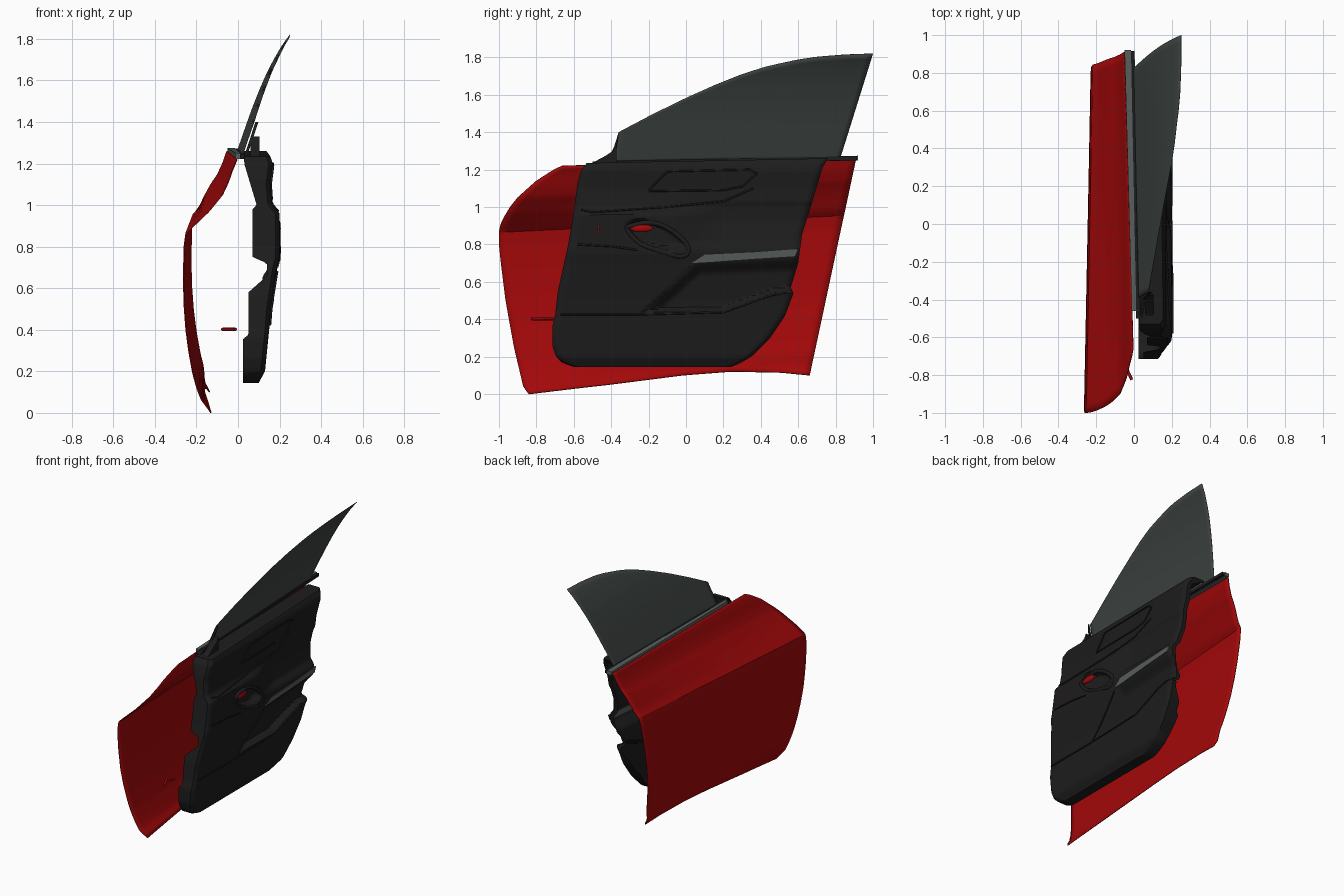
import bpy, bmesh, math
from mathutils import Vector

if "Cube" in bpy.data.objects:
    bpy.data.objects.remove(bpy.data.objects["Cube"])


def material(name, rgb):
    m = bpy.data.materials.new(name)
    m.diffuse_color = (*rgb, 1)
    m.use_nodes = True
    m.node_tree.nodes["Principled BSDF"].inputs["Base Color"].default_value = m.diffuse_color
    return m


RED = material("red_paint", (0.37, 0.0025, 0.003))
BLACK = material("black_trim", (0.012, 0.012, 0.0125))
GLASS = material("tinted_glass", (0.05, 0.06, 0.055))
GREY = material("grey_trim", (0.10, 0.115, 0.11))


def lerp(a, b, t):
    return a + (b - a) * t


def table(pts, t):
    if t <= pts[0][0]:
        return pts[0][1]
    for (a, p), (b, q) in zip(pts, pts[1:]):
        if t <= b:
            return lerp(p, q, (t - a) / (b - a))
    return pts[-1][1]


def smooth(t):
    t = max(0, min(1, t))
    return t * t * (3 - 2 * t)


def finish(ob, mat, angle=30):
    if not ob.data.materials:
        ob.data.materials.append(mat)
    bpy.ops.object.select_all(action='DESELECT')
    ob.select_set(True)
    bpy.context.view_layer.objects.active = ob
    if ob.type == 'CURVE':
        bpy.ops.object.convert(target='MESH')
        ob = bpy.context.view_layer.objects.active
    bpy.ops.object.shade_smooth_by_angle(angle=math.radians(angle))
    return ob


def mesh_object(name, bm, mat, angle=30):
    bmesh.ops.recalc_face_normals(bm, faces=bm.faces)
    me = bpy.data.meshes.new(name)
    bm.to_mesh(me)
    bm.free()
    ob = bpy.data.objects.new(name, me)
    bpy.context.collection.objects.link(ob)
    return finish(ob, mat, angle)


def sheet(name, fn, nu, nv, mat, angle=30, rim=None, thick=0):
    """Grid surface fn(u, v); rim(co) gives the x the border folds back to."""
    bm = bmesh.new()
    rows = [[bm.verts.new(fn(i / nu, j / nv)) for i in range(nu + 1)] for j in range(nv + 1)]
    for a, b in zip(rows, rows[1:]):
        for i in range(nu):
            bm.faces.new((a[i], a[i + 1], b[i + 1], b[i]))
    if rim:
        edges = [e for e in bm.edges if e.is_boundary]
        out = bmesh.ops.extrude_edge_only(bm, edges=edges)
        for v in out['geom']:
            if isinstance(v, bmesh.types.BMVert):
                v.co.x = rim(v.co)
    ob = mesh_object(name, bm, mat, angle)
    if thick:
        mod = ob.modifiers.new("thickness", 'SOLIDIFY')
        mod.thickness, mod.offset = thick, 0
    return ob


def prism(name, near, far, mat):
    """Closed solid between two matching polygons."""
    bm = bmesh.new()
    a, b = [[bm.verts.new(p) for p in ring] for ring in (near, far)]
    bm.faces.new(a)
    bm.faces.new(b)
    for i in range(len(a)):
        k = (i + 1) % len(a)
        bm.faces.new((a[i], a[k], b[k], b[i]))
    return mesh_object(name, bm, mat)


def tube(name, pts, r, mat, cyclic=False, spline='NURBS'):
    cu = bpy.data.curves.new(name, 'CURVE')
    cu.dimensions, cu.bevel_depth, cu.bevel_resolution = '3D', r, 2
    cu.use_fill_caps = True
    s = cu.splines.new(spline)
    s.points.add(len(pts) - 1)
    for p, co in zip(s.points, pts):
        p.co = (*co, 1)
    s.use_cyclic_u = cyclic
    if spline == 'NURBS':
        s.order_u, s.use_endpoint_u, s.resolution_u = 3, True, 6
    ob = bpy.data.objects.new(name, cu)
    bpy.context.collection.objects.link(ob)
    return finish(ob, mat, 50)


# Outer door skin: one section swept along y, with a rising crease
SECTION = [(0, -.13), (.03, -.15), (.06, -.175), (.12, -.198), (.19, -.217), (.3, -.237), (.4, -.25),
           (.52, -.259), (.645, -.262), (.8, -.259), (.865, -.25), (.97, -.14), (1.05, -.075),
           (1.11, -.047), (1.165, -.028), (1.22, -.005)]
SKIN_FRONT = [(0, -.84), (.04, -.87), (.25, -.92), (.5, -.965), (.7, -.99), (.8, -1), (.87, -1), (.91, -.99),
              (.95, -.97), (1, -.94), (1.05, -.9), (1.14, -.8), (1.2, -.705), (1.225, -.65)]
SKIN_BOTTOM = [(0, 0), (.3, .05), (.56, .1), (.73, .12), (.9, .115), (1, .1)]


def skin(u, v):
    lo, hi = table(SKIN_BOTTOM, u) - .09 * u, 1.22 - .05 * u
    s = lerp(lo, .865, v / .65) if v < .65 else lerp(.865, hi, (v - .65) / .35)
    z = s + .09 * u
    y = lerp(table(SKIN_FRONT, z), lerp(.64, .91, z / 1.26), u)
    x = table(SECTION, s) + .035 * u * smooth(s / .15) * smooth((.98 - s) / .12)
    return x - .026 * u * smooth((s - .9) / .15), y, z


sheet("outer_skin", skin, 40, 60, RED, 25, thick=.006)

# Window glass, leaning inward
GLASS_TOP = [(-.36, 1.4), (-.18, 1.495), (0, 1.583), (.15, 1.65), (.3, 1.71), (.42, 1.748), (.5, 1.767),
             (.6, 1.788), (.7, 1.803), (.85, 1.815), (.99, 1.82)]
GLASS_LEAN = [(1.24, -.01), (1.32, .017), (1.4, .045), (1.48, .074), (1.56, .106), (1.64, .141),
              (1.71, .178), (1.77, .213), (1.82, .25)]


def glass(u, v):
    top = -.36 + 1.36 * u
    y = lerp(-.39 + 1.21 * u, top, v)
    z = lerp(1.245, table(GLASS_TOP, top), v)
    return table(GLASS_LEAN, z) + .033 * (1 - u), y, z


sheet("window_glass", glass, 40, 20, GLASS, thick=.002)

# Inner trim panel with arm rest, pocket and handle bowl
P_FRONT = [(.145, .1), (.2, .13), (.4, .15), (.5, .158), (.7, .188), (.75, .2), (.96, .2), (1, .165),
           (1.1, .155), (1.2, .168), (1.235, .155), (1.27, .13)]
P_REAR = [(.145, .1), (.2, .13), (.4, .15), (.5, .158), (.7, .192), (.76, .2), (.785, .195), (.82, .165),
          (.92, .145), (1, .15), (1.03, .16), (1.1, .155), (1.2, .165), (1.235, .155), (1.27, .13)]
T_FRONT = [(.145, -.6), (.165, -.66), (.2, -.695), (.26, -.715), (.36, -.715), (.42, -.7), (.55, -.685),
           (.8, -.63), (.97, -.6), (1.13, -.58), (1.2, -.56), (1.235, -.53)]
T_REAR = [(.145, .24), (.165, .29), (.2, .35), (.3, .45), (.42, .53), (.54, .575), (.57, .56), (.7, .6),
          (.85, .62), (.98, .66), (1.21, .73), (1.26, .76)]
T_BACK = [(.145, .025), (.36, .025), (.37, .05), (.58, .05), (.66, .14), (.72, .14), (.75, .07),
          (.98, .07), (1, .09), (1.1, .06), (1.2, .03), (1.27, .03)]
LIP = [(-.3, .43), (.2, .44), (.45, .53), (.57, .55)]


def surf(y, z):
    x = lerp(table(P_FRONT, z), table(P_REAR, z), smooth((y + .1) / .3))
    pocket = min(smooth((z - table(LIP, y)) / .03), smooth((.71 + .04 * y - z) / .08),
                 smooth((y + .25 - (z - .43) * 1.1) / .1))
    c, s = math.cos(.35), math.sin(.35)
    a, b = ((y + .17) * c - (z - .85) * s) / .17, ((y + .17) * s + (z - .85) * c) / .07
    return x - .045 * pocket - .045 * smooth((1 - a * a - b * b) / .6)


def trim(u, v):
    z = lerp(.145, 1.235 + .025 * u, v)
    a, b = table(T_FRONT, z), table(T_REAR, z)
    y = lerp(a, b, u)
    edge = max(0, 1 - min(y - a, b - y) / .035)
    return surf(y, z) - .02 * edge ** 2, y, z


def trim_rim(co):
    back = table(T_BACK, co.z)
    thin = smooth((co.y - .3) / .2) * smooth((co.z - .4) / .12) * smooth((1.25 - co.z) / .03)
    return lerp(back, max(back, co.x - .03), thin)


sheet("inner_trim_panel", trim, 100, 90, BLACK, 35, rim=trim_rim)


# Seams and piping that follow the trim surface
def on_trim(pts, lift=.003):
    fine = []
    for (a, b), (c, d) in zip(pts, pts[1:]):
        fine += [(lerp(a, c, i / 16), lerp(b, d, i / 16)) for i in range(16)]
    return [(surf(y, z) + lift, y, z) for y, z in fine + [pts[-1]]]


SEAMS = {
    "upper_insert_seam": [(-.2, 1.09), (-.1, 1.19), (.34, 1.2), (.38, 1.18), (.3, 1.11), (.2, 1.09), (-.2, 1.085)],
    "shoulder_seam": [(-.56, .985), (-.5, .972), (-.1, 1.0), (.2, 1.03), (.36, 1.1)],
    "lower_panel_seam": [(-.67, .425), (-.25, .425), (-.1, .56), (.02, .68)],
    "pocket_lip": [(-.24, .425), (.2, .437), (.45, .527), (.54, .543)],
    "handle_seam": [(-.58, .8), (-.4, .79), (-.26, .77)],
}
for name, pts in SEAMS.items():
    tube(name, on_trim(pts), .005, BLACK, spline='POLY')

# Pull handle ring, red release lever and lock button
ring = [(-.32, .89), (-.2, .93), (-.08, .885), (.03, .78), (-.01, .725), (-.13, .76), (-.28, .81)]
tube("pull_handle", [(.19, y, z) for y, z in ring], .014, BLACK, cyclic=True)


def ellipsoid(name, loc, scale, mat):
    bm = bmesh.new()
    bmesh.ops.create_uvsphere(bm, u_segments=20, v_segments=10, radius=1)
    for v in bm.verts:
        v.co = Vector(loc) + Vector([a * b for a, b in zip(v.co, scale)])
    mesh_object(name, bm, mat)


ellipsoid("release_lever", (.192, -.24, .887), (.014, .062, .022), RED)
ellipsoid("lock_button", (.199, -.468, .88), (.003, .005, .018), RED)

# Grey arm rest inlay
inlay = [(.03, .70), (.1, .745), (.35, .757), (.6, .775), (.585, .737), (.35, .722), (.12, .705)]
prism("armrest_inlay", [(surf(y, z) - .004, y, z) for y, z in inlay],
      [(surf(y, z) + .005, y, z) for y, z in inlay], GREY)


# Belt line mouldings: outer grey strip and inner black seal
def beam(name, y0, y1, box0, box1, mat):
    rings = [[(a, y, c), (b, y, c), (b, y, d), (a, y, d)]
             for y, (a, b, c, d) in ((y0, box0), (y1, box1))]
    prism(name, *rings, mat)


beam("outer_belt_moulding", -.46, .92, (-.012, .012, 1.222, 1.25), (-.05, -.016, 1.248, 1.274), GREY)
beam("inner_belt_seal", -.5, .915, (.01, .035, 1.222, 1.243), (-.017, .003, 1.25, 1.272), BLACK)

# Mirror corner: thin sail plate and its thicker cover
sail = [(-.52, 1.225), (-.4, 1.29), (-.385, 1.32), (-.36, 1.4), (-.38, 1.24)]
prism("mirror_sail", [(.028 + .33 * (z - 1.23), y, z) for y, z in sail],
      [(.042 + .33 * (z - 1.23), y, z) for y, z in sail], BLACK)
cover = [(-.5, 1.228), (-.39, 1.3), (-.372, 1.33), (-.372, 1.228)]
prism("mirror_cover", [(.06, y, z) for y, z in cover], [(.104, y, z) for y, z in cover], BLACK)

# Check strap at the hinge side
tube("check_strap", [(-.075, -.70, .402), (-.04, -.76, .402), (-.012, -.825, .402)], .008, RED)
tube("check_strap_arm", [(-.015, -.70, .402), (-.03, -.74, .402), (-.04, -.76, .402)], .006, RED)
